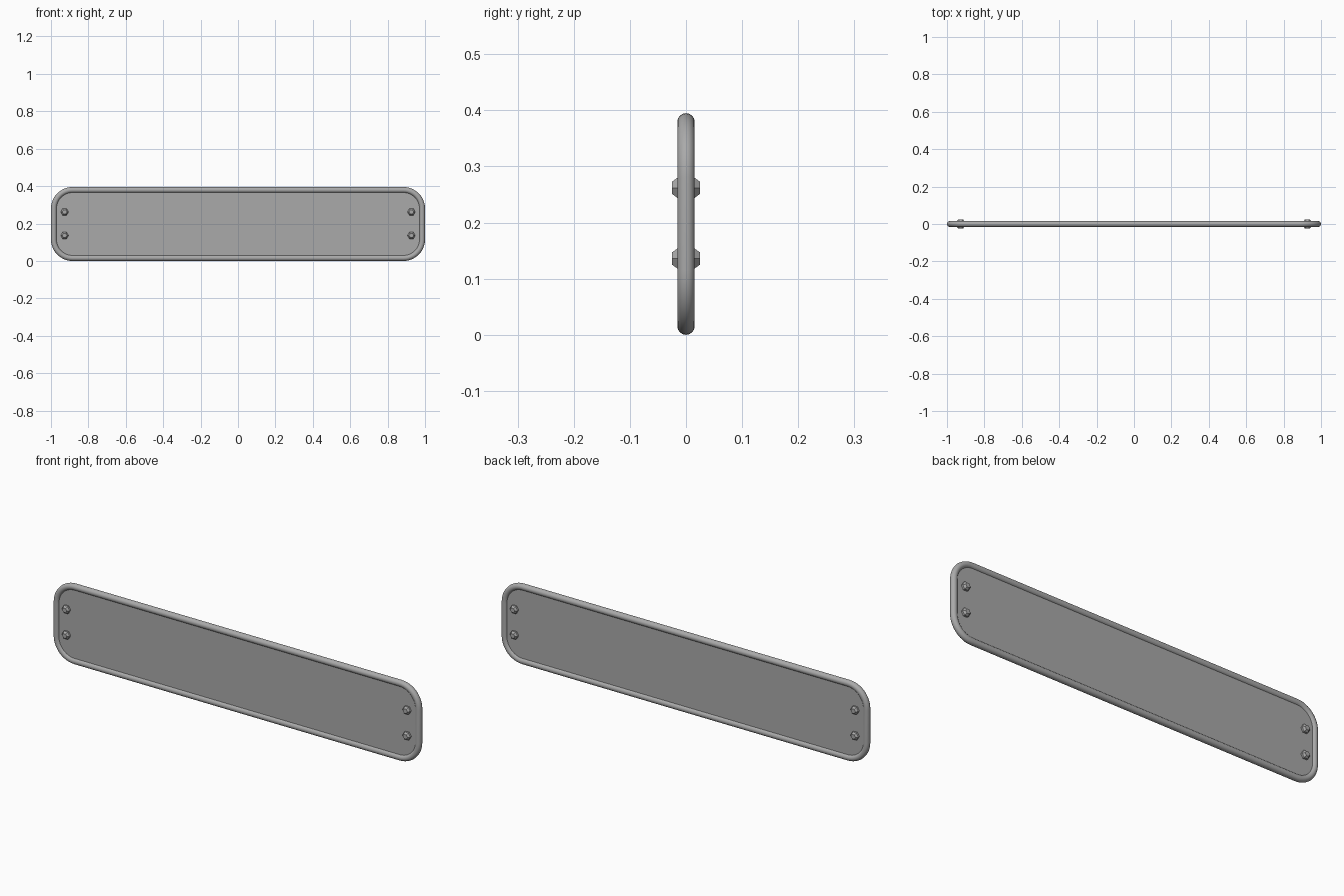
import bpy, bmesh, math
from mathutils import Vector

cube = bpy.data.objects.get("Cube")
if cube:
    bpy.data.objects.remove(cube, do_unlink=True)

HEIGHT, TUBE, CORNER = 0.395, 0.0155, 0.115
MID = HEIGHT / 2

metal = bpy.data.materials.new("grey_metal")
metal.use_nodes = True
grey = (0.40, 0.40, 0.40, 1)
metal.diffuse_color = grey
metal.node_tree.nodes["Principled BSDF"].inputs["Base Color"].default_value = grey


def finish(name, bm, smooth=None):
    bmesh.ops.recalc_face_normals(bm, faces=bm.faces)
    mesh = bpy.data.meshes.new(name)
    bm.to_mesh(mesh)
    bm.free()
    mesh.materials.append(metal)
    obj = bpy.data.objects.new(name, mesh)
    bpy.context.collection.objects.link(obj)
    if smooth:
        bpy.ops.object.select_all(action='DESELECT')
        obj.select_set(True)
        bpy.context.view_layer.objects.active = obj
        bpy.ops.object.shade_smooth_by_angle(angle=math.radians(smooth))
    return obj


def outline(inset, steps=12):
    """Rounded rectangle in the XZ plane as (point, outward direction)."""
    r = CORNER - inset
    path = []
    for i, (sx, sz) in enumerate([(1, 1), (-1, 1), (-1, -1), (1, -1)]):
        centre = Vector((sx * (1 - CORNER), 0, MID + sz * (MID - CORNER)))
        for k in range(steps + 1):
            a = (i + k / steps) * math.pi / 2
            out = Vector((math.cos(a), 0, math.sin(a)))
            path.append((centre + out * r, out))
    return path


# Rounded tube around the edge
bm = bmesh.new()
sides = 16
rings = []
for point, out in outline(TUBE):
    ring = []
    for k in range(sides):
        a = k * math.tau / sides
        offset = out * math.cos(a) + Vector((0, math.sin(a), 0))
        ring.append(bm.verts.new(point + offset * TUBE))
    rings.append(ring)
for i, ring in enumerate(rings):
    after = rings[(i + 1) % len(rings)]
    for k in range(sides):
        n = (k + 1) % sides
        bm.faces.new((ring[k], ring[n], after[n], after[k]))
finish("edge_rim", bm, 40)

# Flat sheet filling the rim
bm = bmesh.new()
half = 0.006
sheet = bm.faces.new([bm.verts.new(p - Vector((0, half, 0))) for p, _ in outline(TUBE)])
extruded = bmesh.ops.extrude_face_region(bm, geom=[sheet], use_keep_orig=True)
verts = [v for v in extruded["geom"] if isinstance(v, bmesh.types.BMVert)]
bmesh.ops.translate(bm, verts=verts, vec=(0, 2 * half, 0))
finish("panel", bm)


# Hexagonal bolts with chamfered heads on both faces
def bolt(name, x, z):
    bm = bmesh.new()
    rings = []
    for y, r in [(-0.025, 0.0125), (-0.015, 0.021), (0.015, 0.021), (0.025, 0.0125)]:
        rings.append([bm.verts.new((x + r * math.cos(k * math.tau / 6), y,
                                    z + r * math.sin(k * math.tau / 6))) for k in range(6)])
    for low, high in zip(rings, rings[1:]):
        for k in range(6):
            n = (k + 1) % 6
            bm.faces.new((low[k], low[n], high[n], high[k]))
    bm.faces.new(rings[0])
    bm.faces.new(rings[-1])
    finish(name, bm)


for side, x in (("left", 0.927), ("right", -0.927)):
    for level, z in (("upper", 0.262), ("lower", 0.136)):
        bolt(f"{side}_{level}_bolt", x, z)
